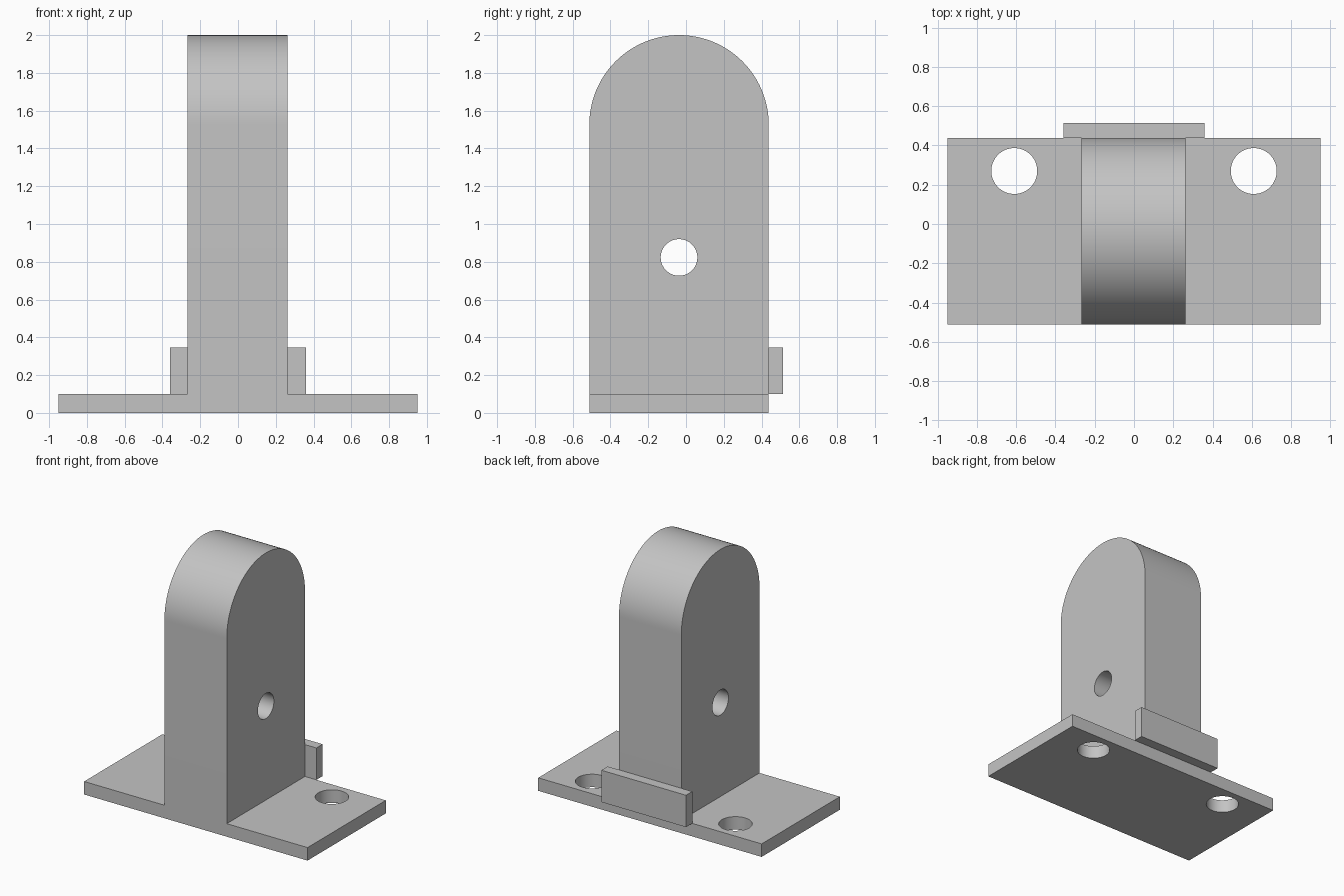
import bpy
import bmesh
import math
from mathutils import Matrix, Vector

cube = bpy.data.objects.get("Cube")
if cube:
    bpy.data.objects.remove(cube, do_unlink=True)

# Single grey material
grey = bpy.data.materials.new("plain grey")
grey.use_nodes = True
COLOR = (0.55, 0.55, 0.55, 1)
grey.diffuse_color = COLOR
grey.node_tree.nodes["Principled BSDF"].inputs["Base Color"].default_value = COLOR

FRONT, BACK = -0.512, 0.438
MID_Y, RADIUS = (FRONT + BACK) / 2, (BACK - FRONT) / 2
BASE_TOP = 0.1


def add_object(name, bm):
    bmesh.ops.recalc_face_normals(bm, faces=bm.faces)
    mesh = bpy.data.meshes.new(name)
    bm.to_mesh(mesh)
    bm.free()
    mesh.materials.append(grey)
    obj = bpy.data.objects.new(name, mesh)
    bpy.context.collection.objects.link(obj)
    return obj


def box(name, low, high):
    low, high = Vector(low), Vector(high)
    bm = bmesh.new()
    bmesh.ops.create_cube(bm, size=1, matrix=Matrix.Translation((low + high) / 2)
                          @ Matrix.Diagonal((*(high - low), 1)))
    return add_object(name, bm)


def drill(target, centre, radius, depth, axis="Z"):
    """Cut a round through hole and remove the cutter."""
    turn = Matrix.Rotation(math.pi / 2, 4, "Y") if axis == "X" else Matrix()
    bm = bmesh.new()
    bmesh.ops.create_cone(bm, cap_ends=True, segments=64, radius1=radius, radius2=radius,
                          depth=depth, matrix=Matrix.Translation(centre) @ turn)
    cutter = add_object("hole_cutter", bm)
    cutter.hide_render = True
    cut = target.modifiers.new("hole", "BOOLEAN")
    cut.operation, cut.solver, cut.object = "DIFFERENCE", "EXACT", cutter
    bpy.context.view_layer.objects.active = target
    bpy.ops.object.modifier_apply(modifier=cut.name)
    bpy.data.objects.remove(cutter, do_unlink=True)


def smooth(obj):
    bpy.ops.object.select_all(action="DESELECT")
    obj.select_set(True)
    bpy.context.view_layer.objects.active = obj
    bpy.ops.object.shade_smooth_by_angle(angle=math.radians(30))


# Base plate with two mounting holes
base = box("base_plate", (-0.95, FRONT, 0), (0.95, BACK, BASE_TOP))
for side in (-1, 1):
    drill(base, (side * 0.61, 0.27, BASE_TOP / 2), 0.117, 0.5)

# Round-topped upright, extruded sideways from its profile
SEGMENTS = 64
arch_z = 2 - RADIUS
profile = [(FRONT, BASE_TOP), (BACK, BASE_TOP)]
for i in range(SEGMENTS + 1):
    a = math.pi * i / SEGMENTS
    profile.append((MID_Y + RADIUS * math.cos(a), arch_z + RADIUS * math.sin(a)))
bm = bmesh.new()
face = bm.faces.new([bm.verts.new((-0.267, y, z)) for y, z in profile])
swept = bmesh.ops.extrude_face_region(bm, geom=[face], use_keep_orig=True)
bmesh.ops.translate(bm, vec=(0.53, 0, 0),
                    verts=[v for v in swept["geom"] if isinstance(v, bmesh.types.BMVert)])
upright = add_object("upright", bm)
drill(upright, (0, MID_Y, 0.823), 0.097, 1, "X")

# Strip fixed across the back of the upright
box("back_strip", (-0.36, BACK, BASE_TOP), (0.36, 0.514, 0.345))

for part in (base, upright):
    smooth(part)
